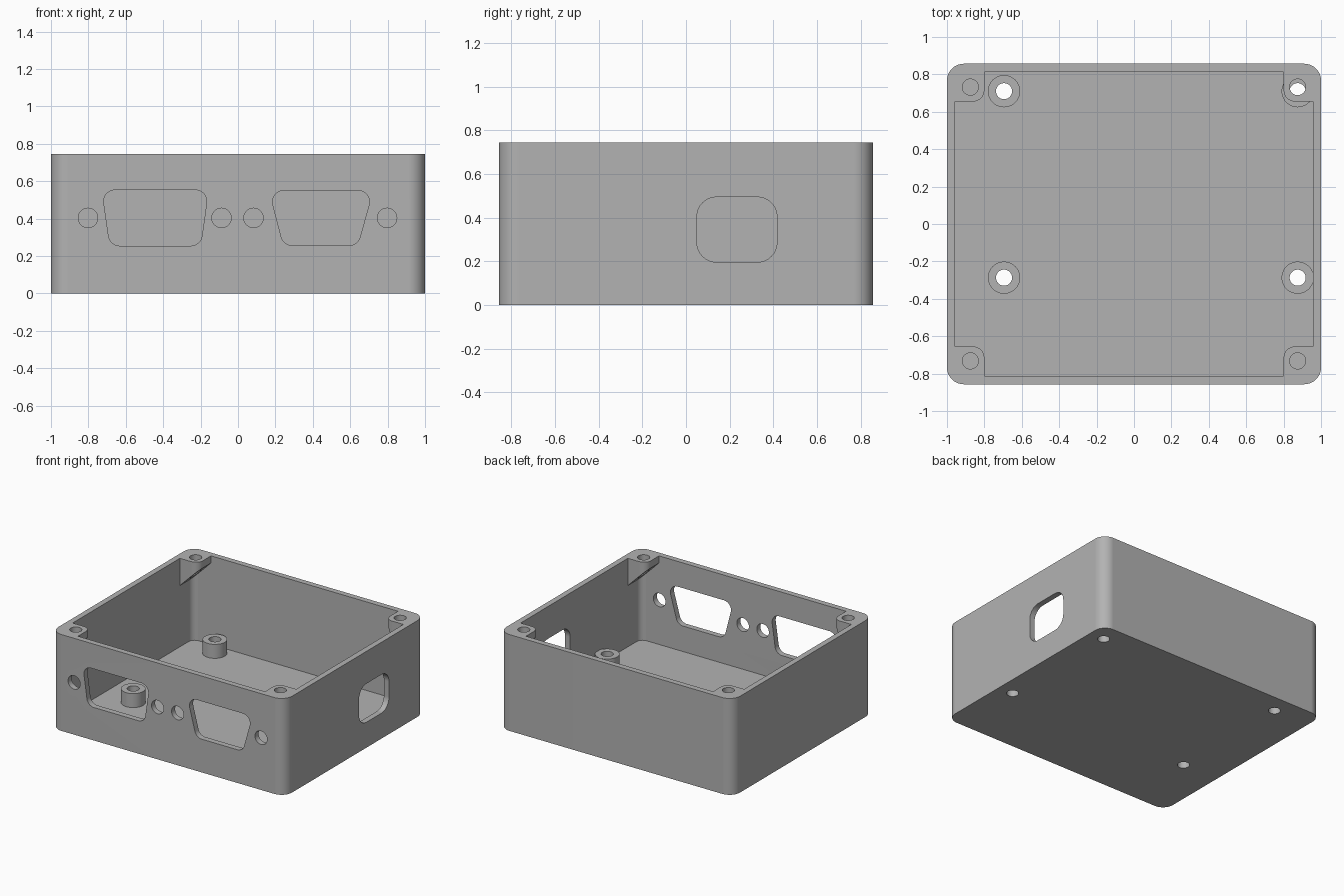
import bpy
import bmesh
import math
from mathutils import Vector

cube = bpy.data.objects.get("Cube")
if cube:
    bpy.data.objects.remove(cube, do_unlink=True)

HEIGHT = 0.745
FLOOR = 0.06
HALF_X, HALF_Y = 1.0, 0.857
WALL = 0.044

grey = bpy.data.materials.new("case grey")
grey.use_nodes = True
colour = (0.45, 0.45, 0.45, 1)
grey.diffuse_color = colour
grey.node_tree.nodes["Principled BSDF"].inputs["Base Color"].default_value = colour


def rounded(corners, radii, steps=8):
    """Fillet every corner of a convex polygon."""
    pts = [Vector(c) for c in corners]
    out = []
    for i, p in enumerate(pts):
        r = radii[i] if isinstance(radii, (list, tuple)) else radii
        if r == 0:
            out.append(p)
            continue
        a = (pts[i - 1] - p).normalized()
        b = (pts[(i + 1) % len(pts)] - p).normalized()
        half = a.angle(b) / 2
        centre = p + (a + b).normalized() * (r / math.sin(half))
        start = p + a * (r / math.tan(half)) - centre
        end = p + b * (r / math.tan(half)) - centre
        sweep = math.pi - 2 * half
        for k in range(steps + 1):
            t = k / steps
            out.append(centre + (start * math.sin((1 - t) * sweep)
                                 + end * math.sin(t * sweep)) / math.sin(sweep))
    return out


def rectangle(x0, x1, y0, y1):
    return [(x0, y0), (x1, y0), (x1, y1), (x0, y1)]


def circle(x, y, r, steps=40):
    return [Vector((x + r * math.cos(math.tau * k / steps),
                    y + r * math.sin(math.tau * k / steps))) for k in range(steps)]


PLACE = {
    "x": lambda p, d: (d, p.x, p.y),
    "y": lambda p, d: (p.x, d, p.y),
    "z": lambda p, d: (p.x, p.y, d),
}


def prism(name, profile, axis, low, high):
    """Extrude a profile along an axis; low may be a function of the point."""
    bm = bmesh.new()
    place = PLACE[axis]
    start = [bm.verts.new(place(p, low(p) if callable(low) else low)) for p in profile]
    end = [bm.verts.new(place(p, high)) for p in profile]
    bm.faces.new(start)
    bm.faces.new(end)
    for i in range(len(profile)):
        bm.faces.new((start[i - 1], start[i], end[i], end[i - 1]))
    bmesh.ops.recalc_face_normals(bm, faces=bm.faces)
    mesh = bpy.data.meshes.new(name)
    bm.to_mesh(mesh)
    bm.free()
    mesh.materials.append(grey)
    obj = bpy.data.objects.new(name, mesh)
    bpy.context.collection.objects.link(obj)
    return obj


def activate(obj):
    bpy.ops.object.select_all(action="DESELECT")
    obj.select_set(True)
    bpy.context.view_layer.objects.active = obj


def cut(target, tool):
    """Subtract the tool from the target and remove it."""
    tool.hide_render = True
    activate(target)
    mod = target.modifiers.new(tool.name, "BOOLEAN")
    mod.operation = "DIFFERENCE"
    mod.solver = "EXACT"
    mod.object = tool
    bpy.ops.object.modifier_apply(modifier=mod.name)
    bpy.data.objects.remove(tool, do_unlink=True)


# Outer body and the hollow that will be taken out of it
body = prism("enclosure", rounded(rectangle(-HALF_X, HALF_X, -HALF_Y, HALF_Y), 0.09),
             "z", 0, HEIGHT)
in_x, in_y = HALF_X - WALL, HALF_Y - WALL
hollow = prism("hollow", rounded(rectangle(-in_x, in_x, -in_y, in_y), 0.05),
               "z", FLOOR, 1.0)

# Corner screw bosses with a sloping underside, left standing in the hollow
for sx in (-1, 1):
    for sy in (-1, 1):
        plan = rounded(rectangle(0.8, 1.2, 0.655, 1.2), [0.06, 0, 0, 0])
        plan = [Vector((p.x * sx, p.y * sy)) for p in plan]
        cut(hollow, prism("corner_boss", plan, "z",
                          lambda p: HEIGHT - 0.055 - (abs(p.x) - 0.8), 1.2))

# Board standoffs on the floor
standoffs = [(x, y) for x in (-0.695, 0.875) for y in (-0.287, 0.71)]
for x, y in standoffs:
    cut(hollow, prism("standoff", circle(x, y, 0.086), "z", -0.1, 0.168))
cut(body, hollow)

# Screw holes through standoffs and floor, and through corner bosses
for x, y in standoffs:
    cut(body, prism("standoff_hole", circle(x, y, 0.043), "z", -0.1, 0.3))
for x in (-0.875, 0.875):
    for y in (-0.732, 0.732):
        cut(body, prism("boss_hole", circle(x, y, 0.043), "z", 0.5, 1.0))

# Front connector openings with their screw holes
connectors = [
    [(-0.685, 0.255), (-0.2, 0.255), (-0.158, 0.553), (-0.727, 0.553)],
    [(0.243, 0.257), (0.64, 0.257), (0.722, 0.55), (0.167, 0.55)],
]
for corners in connectors:
    cut(body, prism("connector_opening", rounded(corners, 0.06), "y", -1.0, -0.75))
for x in (-0.802, -0.088, 0.083, 0.797):
    cut(body, prism("connector_screw_hole", circle(x, 0.404, 0.052), "y", -1.0, -0.75))

# Cable opening in the left side wall
cut(body, prism("cable_opening", rounded(rectangle(0.05, 0.417, 0.197, 0.495), 0.09),
                "x", 0.9, 1.1))

# Smooth rounded walls, crisp edges
activate(body)
bpy.ops.object.shade_smooth_by_angle(angle=math.radians(30))
weighted = body.modifiers.new("flat walls", "WEIGHTED_NORMAL")
weighted.keep_sharp = True
